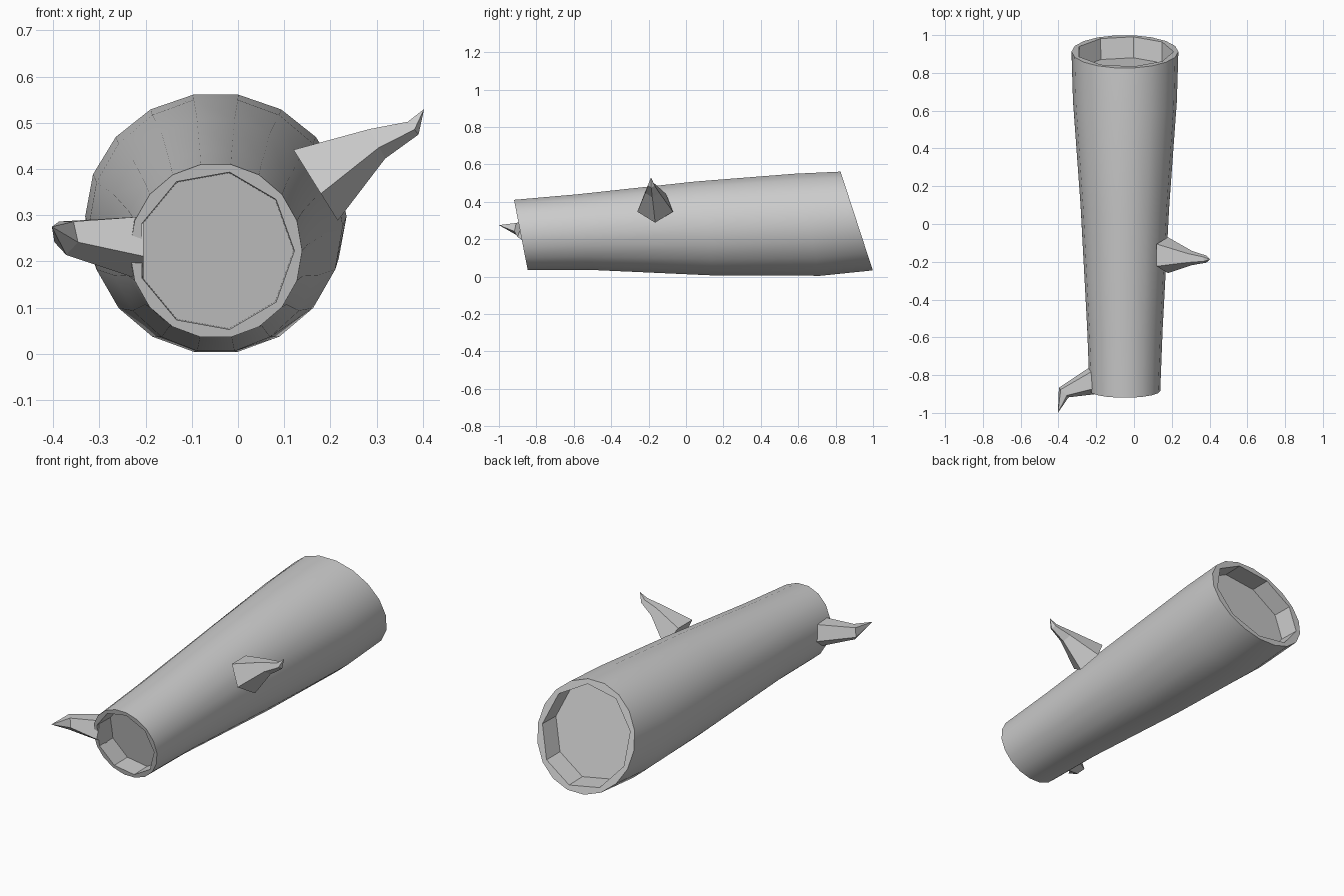
import bpy, bmesh, math
from mathutils import Vector

if "Cube" in bpy.data.objects:
    bpy.data.objects.remove(bpy.data.objects["Cube"], do_unlink=True)

grey = bpy.data.materials.new("plain grey")
grey.use_nodes = True
colour = (0.6, 0.6, 0.6, 1)
grey.diffuse_color = colour
grey.node_tree.nodes["Principled BSDF"].inputs["Base Color"].default_value = colour


def finish(bm, name, smooth):
    bmesh.ops.recalc_face_normals(bm, faces=bm.faces)
    mesh = bpy.data.meshes.new(name)
    bm.to_mesh(mesh)
    bm.free()
    obj = bpy.data.objects.new(name, mesh)
    bpy.context.collection.objects.link(obj)
    mesh.materials.append(grey)
    if smooth:
        bpy.ops.object.select_all(action="DESELECT")
        obj.select_set(True)
        bpy.context.view_layer.objects.active = obj
        bpy.ops.object.shade_smooth_by_angle(angle=math.radians(30))
    return obj


def bridge(bm, a, b):
    n = len(a)
    for i in range(n):
        j = (i + 1) % n
        bm.faces.new((a[i], a[j], b[j], b[i]))


# Trunk: slanted rings of (y, centre z, radius x, radius z, slant)
SIDES = 18
CX = -0.048
stations = [
    (-0.883, 0.223, 0.187, 0.19, 0.037),
    (-0.55, 0.238, 0.2, 0.205, 0.03),
    (0.1, 0.257, 0.235, 0.255, 0.05),
    (0.65, 0.277, 0.275, 0.277, 0.07),
    (0.9125, 0.297, 0.283, 0.268, 0.0875),
]


def ring(bm, station, count, scale=1, shift=0):
    y, cz, rx, rz, slant = station
    verts = []
    for i in range(count):
        a = math.tau * i / count
        c, s = scale * math.cos(a), scale * math.sin(a)
        verts.append(bm.verts.new((CX + rx * c, y - slant * s + shift, cz + rz * s)))
    return verts


def hollow_end(bm, outer, station, depth):
    # Rim narrows to a nine-sided opening with a recessed floor
    n = SIDES // 2
    lip = ring(bm, station, n, 0.91)
    floor = ring(bm, station, n, 0.9, depth)
    for i in range(n):
        a, b, c = (outer[(2 * i + k) % SIDES] for k in range(3))
        j = (i + 1) % n
        bm.faces.new((a, b, lip[i]))
        bm.faces.new((b, lip[j], lip[i]))
        bm.faces.new((b, c, lip[j]))
    bridge(bm, lip, floor)
    bm.faces.new(floor)


bm = bmesh.new()
rings = [ring(bm, s, SIDES) for s in stations]
for a, b in zip(rings, rings[1:]):
    bridge(bm, a, b)
hollow_end(bm, rings[0], stations[0], 0.11)
hollow_end(bm, rings[-1], stations[-1], -0.11)
finish(bm, "trunk", True)


# Broken branches: five-sided rings of (centre, direction, half width, half height)
def branch(name, sections, tip):
    bm = bmesh.new()
    loops = []
    for centre, direction, w, h in sections:
        d = Vector(direction).normalized()
        side = d.cross(Vector((0, 0, 1))).normalized()
        up = side.cross(d)
        loop = []
        for i in range(5):
            a = math.tau * i / 5 - math.pi / 2
            p = Vector(centre) + side * w * math.cos(a) + up * h * math.sin(a)
            loop.append(bm.verts.new(p))
        loops.append(loop)
    for a, b in zip(loops, loops[1:]):
        bridge(bm, a, b)
    bm.faces.new(loops[0])
    point = bm.verts.new(tip)
    last = loops[-1]
    for i in range(5):
        bm.faces.new((last[i], last[(i + 1) % 5], point))
    finish(bm, name, False)


branch("left_branch", [
    ((0.163, -0.165, 0.373), (0.85, 0, 0.53), 0.1, 0.1),
    ((0.3, -0.18, 0.458), (0.85, 0, 0.45), 0.04, 0.04),
    ((0.378, -0.186, 0.49), (0.7, 0, 0.6), 0.02, 0.02),
], (0.403, -0.187, 0.53))

branch("right_branch", [
    ((-0.205, -0.82, 0.235), (-1, 0, 0), 0.085, 0.077),
    ((-0.372, -0.892, 0.254), (-0.7, -0.7, 0), 0.038, 0.04),
], (-0.403, -1, 0.275))
